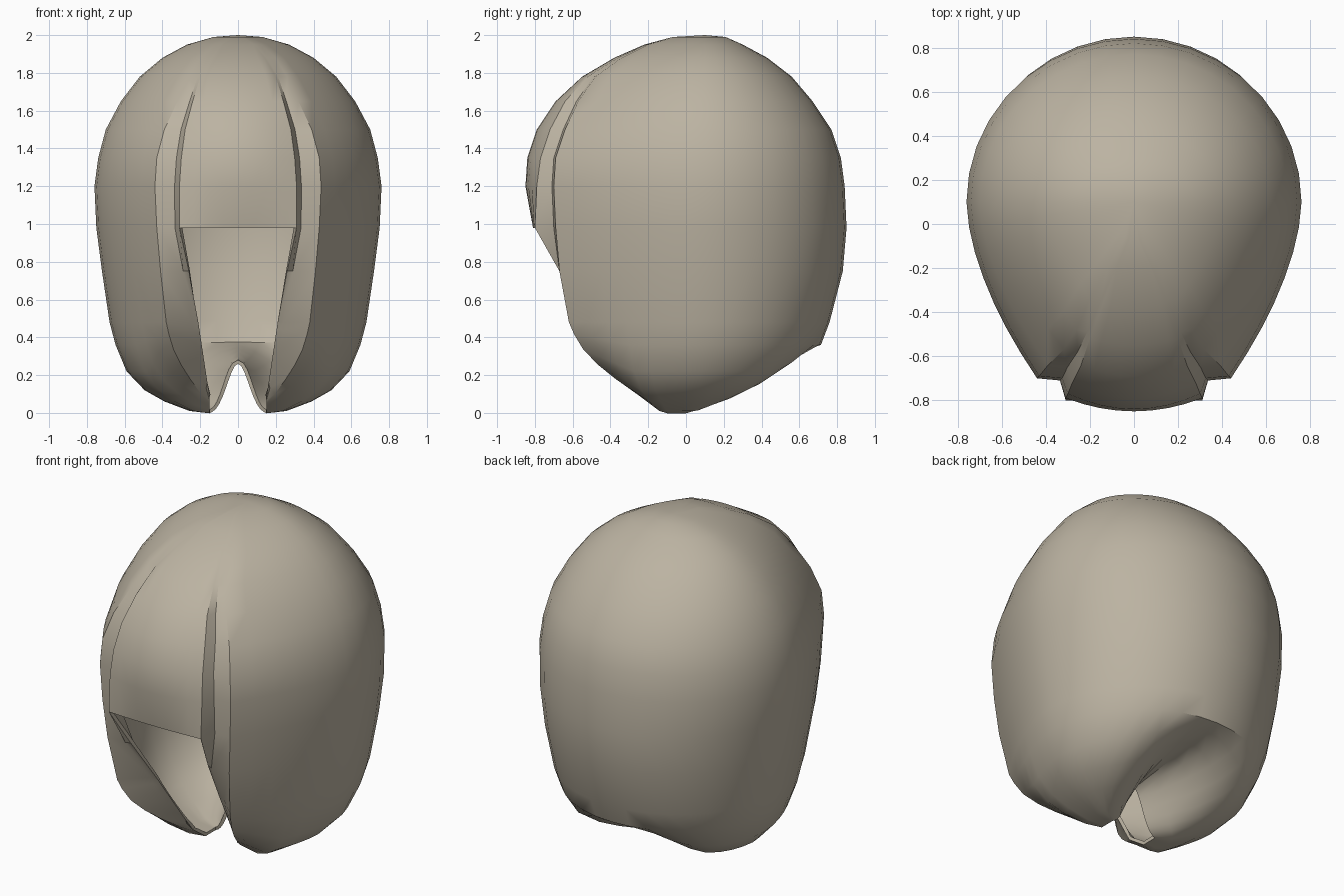
import bpy
import bmesh
from math import sin, cos, pi, exp

old = bpy.data.objects.get("Cube")
if old:
    bpy.data.objects.remove(old)

tan = bpy.data.materials.new("warm tan")
tan.use_nodes = True
tan.diffuse_color = (0.5, 0.45, 0.36, 1)
tan.node_tree.nodes["Principled BSDF"].inputs["Base Color"].default_value = tan.diffuse_color

# Horizontal sections: height, half width, back, side-lobe edge x y, brow corner x y, brow centre y
SECTIONS = [
    (.48, .68, .76, .38, -.62, .21, -.48, 0),
    (.75, .72, .83, .41, -.67, .26, -.66, 0),
    (.98, .75, .85, .43, -.69, .31, -.8, -.81),
    (1.2, .76, .84, .44, -.7, .31, -.79, -.85),
    (1.35, .74, .82, .43, -.69, .3, -.77, -.84),
    (1.5, .7, .77, .39, -.64, .28, -.72, -.79),
    (1.65, .62, .67, .32, -.57, .24, -.64, -.69),
    (1.78, .52, .56, .26, -.48, .2, -.52, -.55),
    (1.88, .4, .43, .2, -.34, .14, -.36, -.38),
    (1.95, .27, .3, .12, -.2, .08, -.21, -.22),
    (1.99, .13, .21, .04, -.06, .02, -.07, -.07),
]
# Underside: share of the way in to the rim, and height
UNDERSIDE = [(.06, .36), (.17, .22), (.35, .12), (.55, .06), (.8, .01), (1, -.01)]
BROW_Z = .98
MIDDLE = .1
BROW_COLUMNS = 4
FRONT_STEPS = 7
BACK_STEPS = 9


def half_section(z, width, back, edge_x, edge_y, corner_x, corner_y, brow_y):
    """Points of one half, from the front centre round to the back centre."""
    brow = [None] * BROW_COLUMNS
    if z >= BROW_Z:
        for k in range(BROW_COLUMNS):
            t = k / BROW_COLUMNS
            brow[k] = (corner_x * t, brow_y + (corner_y - brow_y) * t * t, z)
    groove_x = corner_x + (edge_x - corner_x) * .2
    groove_y = max(edge_y, corner_y) - .01
    points = [(corner_x, corner_y, z), (groove_x, groove_y, z)]
    for k in range(FRONT_STEPS):
        u = 1 - k / FRONT_STEPS
        points.append((width - (width - edge_x) * u ** 1.7,
                       MIDDLE + (edge_y - MIDDLE) * u, z))
    for k in range(BACK_STEPS + 1):
        a = pi / 2 * (1 - k / BACK_STEPS)
        points.append((width * sin(a), MIDDLE + (back - MIDDLE) * cos(a), z))
    return brow + points


def underside(ring, share, height):
    """Pull a ring in to the rim, leaving a raised channel along the middle."""
    points = ring[BROW_COLUMNS:]
    row = [None] * BROW_COLUMNS
    for j, (x, y, z) in enumerate(points):
        t = j / (len(points) - 1)
        rim_x = .15 * min(1, 2 - 2 * t)
        rim_y = min(0, -.22 + .44 * t)
        px = x + (rim_x - x) * share
        py = y + (rim_y - y) * share
        front = max(0, 1 - j / 5)
        pz = height + (z + (.08 - z) * share - height) * front
        channel = .26 + .13 * py
        spread = .08 + .4 * max(py, 0)
        pz += max(0, channel - pz) * exp(-(px / spread) ** 2)
        row.append((px, py, pz))
    return row


# Shell, built as one half and mirrored
upper = [half_section(*s) for s in SECTIONS]
rows = [underside(upper[0], *u) for u in reversed(UNDERSIDE)] + upper
bm = bmesh.new()
grid = [[bm.verts.new(p) if p else None for p in row] for row in rows]
for low, high in zip(grid, grid[1:]):
    for j in range(len(low) - 1):
        corners = (low[j], low[j + 1], high[j + 1], high[j])
        if all(corners):
            bm.faces.new(corners)
apex = bm.verts.new((0, MIDDLE, 2))
for a, b in zip(grid[-1], grid[-1][1:]):
    bm.faces.new((a, b, apex))
mesh = bpy.data.meshes.new("rounded_shell")
bm.to_mesh(mesh)
bm.free()
mesh.materials.append(tan)
shell = bpy.data.objects.new("rounded_shell", mesh)
bpy.context.collection.objects.link(shell)

mirror = shell.modifiers.new("mirror", 'MIRROR')
mirror.use_clip = True
wall = shell.modifiers.new("wall", 'SOLIDIFY')
wall.thickness = .02
wall.offset = -1

# Smooth surface with crisp lobe and brow edges
bpy.ops.object.select_all(action='DESELECT')
shell.select_set(True)
bpy.context.view_layer.objects.active = shell
for name in ("mirror", "wall"):
    bpy.ops.object.modifier_apply(modifier=name)
bpy.ops.object.shade_smooth_by_angle(angle=.7)
